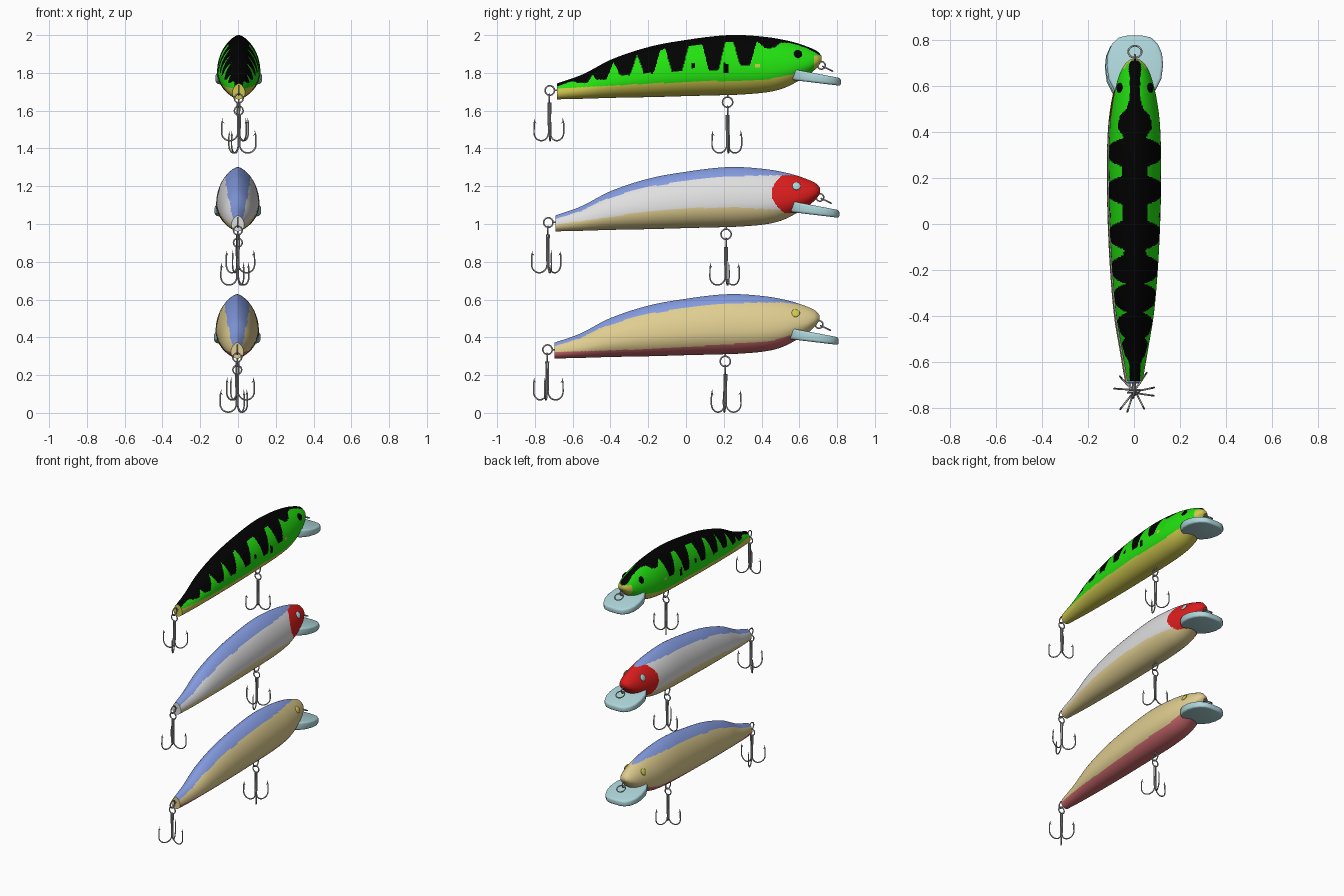
import bpy, bmesh, math
from mathutils import Vector

if "Cube" in bpy.data.objects:
    bpy.data.objects.remove(bpy.data.objects["Cube"])


def material(name, rgb):
    m = bpy.data.materials.new(name)
    m.diffuse_color = (*rgb, 1)
    m.use_nodes = True
    m.node_tree.nodes["Principled BSDF"].inputs["Base Color"].default_value = m.diffuse_color
    return m


M = {n: material(n, c) for n, c in {
    "black": (.0005, .0005, .0005), "green": (.016, .75, .005), "yellow": (.62, .57, .075),
    "blue": (.23, .33, .75), "white": (.74, .74, .74), "tan": (.74, .61, .28),
    "red": (.72, .012, .012), "belly red": (.60, .14, .15),
    "pale blue": (.42, .67, .70), "metal": (.45, .45, .45)}.items()}

# Body stations: y, bottom z, top z, half width
STATIONS = [(-.695, .288, .372, .034), (-.56, .291, .420, .057), (-.40, .296, .502, .083),
            (-.19, .300, .570, .101), (.02, .306, .607, .111), (.18, .310, .626, .114),
            (.29, .314, .628, .114), (.42, .326, .617, .109), (.50, .345, .604, .100),
            (.57, .378, .587, .087), (.64, .420, .563, .067), (.685, .460, .541, .043),
            (.706, .490, .518, .018)]


def linear(table, y):
    if y <= table[0][0]:
        return table[0][1]
    for (a, p), (b, q) in zip(table, table[1:]):
        if y <= b:
            return p + (q - p) * (y - a) / (b - a)
    return table[-1][1]


def station(y):
    """Smooth (Hermite) interpolation of the body stations."""
    n = len(STATIONS)
    i = max(k for k in range(n - 1) if STATIONS[k][0] <= y + 1e-6)
    a, b = STATIONS[i], STATIONS[i + 1]
    p, q = STATIONS[max(i - 1, 0)], STATIONS[min(i + 2, n - 1)]
    d = b[0] - a[0]
    t = (y - a[0]) / d
    out = []
    for c in (1, 2, 3):
        m0 = (b[c] - p[c]) / (b[0] - p[0]) * d
        m1 = (q[c] - a[c]) / (q[0] - a[0]) * d
        out.append((2*t**3 - 3*t*t + 1) * a[c] + (t**3 - 2*t*t + t) * m0
                   + (3*t*t - 2*t**3) * b[c] + (t**3 - t*t) * m1)
    return out


def section(y, ang):
    """Egg-shaped cross-section, narrower towards the back."""
    bot, top, w = station(y)
    mid = bot + .39 * (top - bot)
    c, s = math.cos(ang), math.sin(ang)
    power = 1.35 if s > 0 else 1.0
    x = w * math.copysign(abs(c) ** power, c)
    return Vector((x, y, mid + s * ((top - mid) if s > 0 else (mid - bot))))


# Colour boundaries along the body
BACK = [(-.70, .352), (-.56, .395), (-.46, .447), (-.25, .516), (.02, .560),
        (.18, .576), (.34, .583), (.5, .585), (.6, .575), (.7, .56)]
LOBES = [(-.69, .358), (-.60, .390), (-.50, .44), (-.40, .482), (-.26, .525), (-.13, .553),
         (.05, .578), (.23, .594), (.37, .592), (.54, .587), (.62, .563), (.70, .52)]
STRIPES = [(-.56, .375), (-.46, .392), (-.335, .416), (-.21, .426), (-.06, .437),
           (.135, .440), (.30, .465), (.43, .56)]
YELLOW = [(-.69, .345), (-.2, .372), (.1, .384), (.4, .390), (.55, .42), (.7, .44)]
TAN = [(-.69, .325), (-.46, .356), (-.25, .388), (.02, .412), (.3, .414), (.5, .40)]
BELLY = [(-.69, .322), (-.25, .336), (.02, .350), (.44, .378), (.57, .415), (.7, .42)]
# Small flank marks: y, z, half length, half height, colour
MARKS = [(.20, .453, .012, .026, "black"), (.028, .467, .011, .014, "black"),
         (.365, .467, .013, .013, "yellow")]


def striped_paint(p):
    for y, z, a, b, colour in MARKS:
        if abs(p.y - y) < a and abs(p.z - z) < b:
            return colour
    edge = top = linear(LOBES, p.y)
    for c, low in STRIPES:
        t = min(1, max(0, 1.7 * (1 - abs(p.y - c) / .062)))
        edge = min(edge, top + (low - top) * t)
    if p.z > edge:
        return "black"
    if p.z < linear(YELLOW, p.y) or (p.y > .665 and p.z < .52):
        return "yellow"
    return "green"


def red_head_paint(p):
    if p.z > linear(BACK, p.y) and (p.y < .49 or p.z > .585):
        return "blue"
    if p.z > .385 and p.y > .45 + 6 * (p.z - .49) ** 2:
        return "red"
    return "tan" if p.z < linear(TAN, p.y) else "white"


def tan_paint(p):
    if p.z > linear(BACK, p.y):
        return "blue"
    return "belly red" if p.z < linear(BELLY, p.y) else "tan"


def finish(bm, name, mats, loc, angle=.8):
    bmesh.ops.recalc_face_normals(bm, faces=bm.faces[:])
    me = bpy.data.meshes.new(name)
    bm.to_mesh(me)
    bm.free()
    for m in mats:
        me.materials.append(M[m])
    me.shade_smooth()
    me.set_sharp_from_angle(angle=angle)
    ob = bpy.data.objects.new(name, me)
    ob.location = loc
    bpy.context.collection.objects.link(ob)
    return ob


def body(name, paint, mats, loc, rings=270, sides=120):
    bm = bmesh.new()
    y0, y1 = STATIONS[0][0], STATIONS[-1][0]
    grid = [[bm.verts.new(section(y0 + (y1 - y0) * i / rings, math.tau * j / sides))
             for j in range(sides)] for i in range(rings + 1)]
    for a, b in zip(grid, grid[1:]):
        for j in range(sides):
            k = (j + 1) % sides
            bm.faces.new((a[j], a[k], b[k], b[j]))
    bm.faces.new(grid[0])
    bm.faces.new(grid[-1])
    for f in bm.faces:
        f.material_index = mats.index(paint(f.calc_center_median()))
    finish(bm, name, mats, loc)


def lip(name, loc):
    """Tilted diving plate under the chin."""
    half = [(.035, .808), (.07, .800), (.10, .772), (.118, .73), (.123, .68),
            (.115, .62), (.09, .57), (.04, .53)]
    outline = half + [(-x, y) for x, y in reversed(half)]
    bm = bmesh.new()
    top = [bm.verts.new((x, y, .450 - .19 * (y - .545))) for x, y in outline]
    low = [bm.verts.new((x, y, .388 - .12 * (y - .57))) for x, y in outline]
    faces = [bm.faces.new(top), bm.faces.new(low)]
    n = len(outline)
    for i in range(n):
        k = (i + 1) % n
        bm.faces.new((top[i], top[k], low[k], low[i]))
    rim = list({e for f in faces for e in f.edges})
    bmesh.ops.bevel(bm, geom=rim, offset=.012, segments=3, profile=.5, affect='EDGES')
    finish(bm, name, ["pale blue"], loc)


def eyes(name, colour, loc):
    for s, side in ((1, "right"), (-1, "left")):
        bot, top, w = station(.58)
        mid = bot + .39 * (top - bot)
        spot = section(.58, math.asin((.528 - mid) / (top - mid)))
        bm = bmesh.new()
        bmesh.ops.create_uvsphere(bm, u_segments=20, v_segments=12, radius=1)
        ob = finish(bm, f"{name}_{side}", [colour], Vector(loc) + Vector((s * spot.x, spot.y, spot.z)))
        ob.scale = (.009, .023, .023)
        ob.rotation_euler.y = -s * math.radians(28)


def wires(name, paths, loc, radius=.004):
    """Round wire from paths of (points, closed, pointed)."""
    cu = bpy.data.curves.new(name, 'CURVE')
    cu.dimensions = '3D'
    cu.bevel_depth = radius
    cu.bevel_resolution = 2
    cu.use_fill_caps = True
    cu.materials.append(M["metal"])
    for pts, closed, pointed in paths:
        sp = cu.splines.new('POLY')
        sp.points.add(len(pts) - 1)
        for q, p in zip(sp.points, pts):
            q.co = (*p, 1)
        sp.use_cyclic_u = closed
        if pointed:
            sp.points[-1].radius = .1
    ob = bpy.data.objects.new(name, cu)
    ob.location = loc
    bpy.context.collection.objects.link(ob)


def ring(c, r, u, v):
    c, u, v = Vector(c), Vector(u), Vector(v)
    return ([c + r * (math.cos(a) * u + math.sin(a) * v)
             for a in (math.tau * i / 24 for i in range(24))], True, False)


def treble_hook(name, eye, turn, loc):
    """Three-pronged hook hanging from its eye."""
    X, Z = (1, 0, 0), (0, 0, 1)
    prof = [(.008, -.022), (.005, -.18)]
    prof += [(.048 - .043 * math.cos(a), -.181 - .043 * math.sin(a))
             for a in (math.pi * i / 12 for i in range(1, 13))]
    prof += [(.090, -.13), (.085, -.105)]
    barb = [(.089, -.122), (.076, -.133)]
    paths = [ring(eye, .023, X, Z)]
    for k in range(3):
        a = math.radians(turn + 120 * k)
        for line in (prof, barb):
            paths.append(([Vector(eye) + Vector((r * math.cos(a), r * math.sin(a), z))
                           for r, z in line], False, True))
    wires(name, paths, loc)


def lure(name, paint, mats, eye_colour, loc, turns):
    X, Y, Z = (1, 0, 0), (0, 1, 0), (0, 0, 1)
    body(name + "_body", paint, mats, loc)
    lip(name + "_lip", loc)
    eyes(name + "_eye", eye_colour, loc)
    # Split rings with short stubs into the body
    wires(name + "_tail_ring", [ring((0, -.733, .335), .025, Y, Z),
                                ([(0, -.709, .335), (0, -.68, .335)], False, False)], loc)
    wires(name + "_belly_ring", [ring((0, .208, .273), .027, Y, Z),
                                 ([(0, .208, .299), (0, .208, .33)], False, False)], loc)
    wires(name + "_nose_ring", [ring((0, .705, .468), .020, Y, Z),
                                ring((0, .738, .450), .029, X, (0, .90, -.43)),
                                ([(0, .69, .472), (0, .65, .48)], False, False)], loc)
    treble_hook(name + "_tail_hook", (0, -.735, .293), turns[0], loc)
    treble_hook(name + "_belly_hook", (0, .208, .228), turns[1], loc)


lure("striped_lure", striped_paint, ["black", "green", "yellow"], "black",
     (.004, .012, 1.372), (176, 5))
lure("red_head_lure", red_head_paint, ["blue", "white", "tan", "red"], "pale blue",
     (-.001, .004, .673), (12, 170))
lure("tan_lure", tan_paint, ["blue", "tan", "belly red"], "yellow",
     (-.004, 0, 0), (-8, 186))
